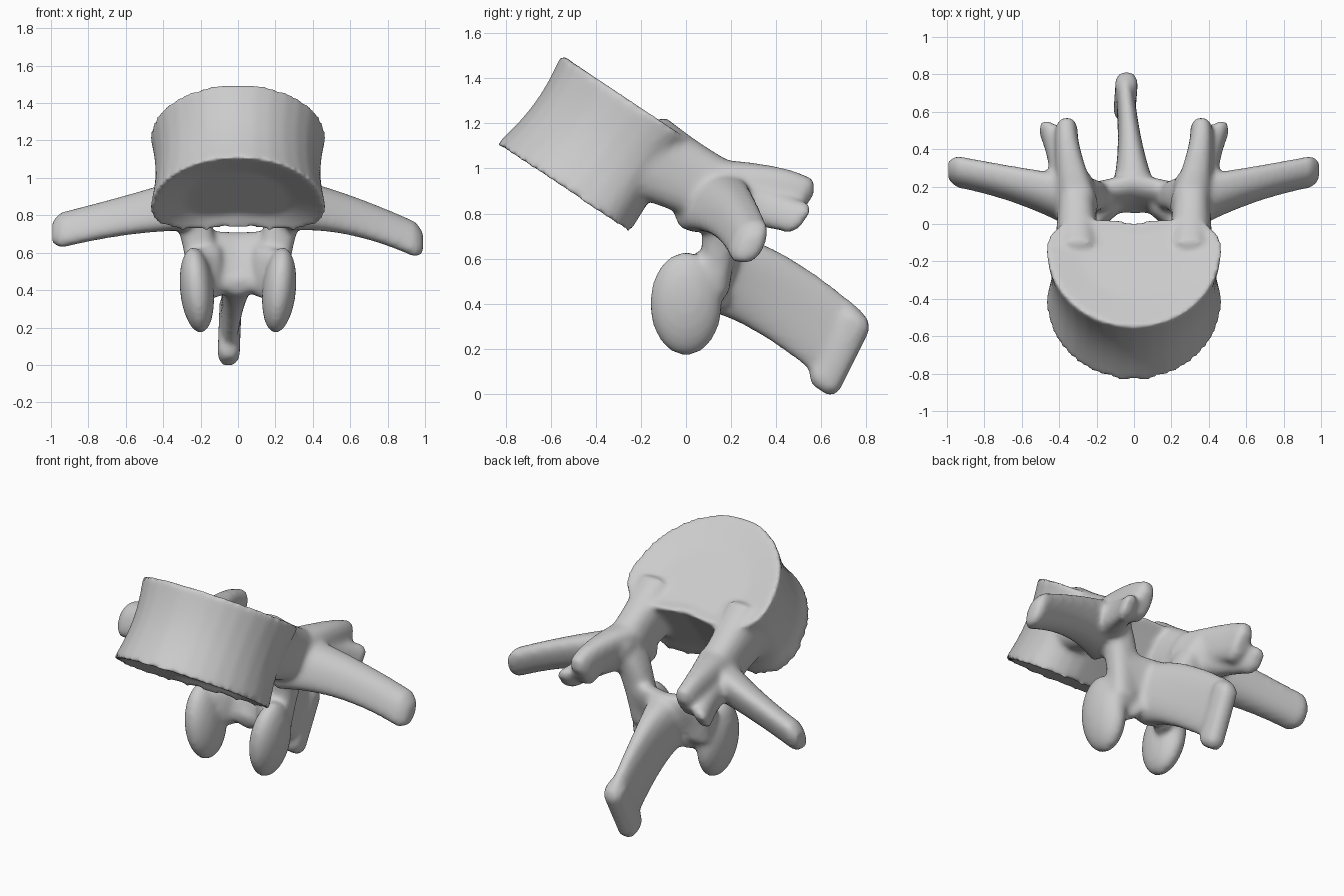
import bpy, bmesh, math
from mathutils import Matrix, Vector

if "Cube" in bpy.data.objects:
    bpy.data.objects.remove(bpy.data.objects["Cube"], do_unlink=True)

SIDEWAYS, DEPTH, UPWARD = Vector((1, 0, 0)), Vector((0, 1, 0)), Vector((0, 0, 1))
BACK = Vector((0, 3, -2)).normalized()    # backwards along the end plates
ACROSS = Vector((0, 2, 3)).normalized()   # across the pedicles
LEAN = Vector((0, 1, 3)).normalized()     # slope of the laminae
TILT = Vector((0, 1, 2)).normalized()     # slope of the spinous process
SIDES = 32
STEPS = 12
bm = bmesh.new()


def power(value, exponent):
    return math.copysign(abs(value) ** exponent, value)


def skin(rings):
    """Bridge rings of points into a closed shell."""
    loops = [[bm.verts.new(point) for point in ring] for ring in rings]
    for lower, upper in zip(loops, loops[1:]):
        for i in range(SIDES):
            j = (i + 1) % SIDES
            bm.faces.new((lower[i], lower[j], upper[j], upper[i]))
    bm.faces.new(loops[0][::-1])
    bm.faces.new(loops[-1])


def oval(centre, a_axis, b_axis, wide, deep):
    angles = [math.tau * i / SIDES for i in range(SIDES)]
    return [centre + a_axis * wide * power(math.cos(angle), 0.8)
            + b_axis * deep * power(math.sin(angle), 0.8) for angle in angles]


def limb(start, end, wide, deep, a_axis, b_axis, side=1, via=None):
    """Curved oval limb that flares at its start and has rounded ends."""
    mirror = Vector((side, 1, 1))
    start, end = Vector(start) * mirror, Vector(end) * mirror
    start, end = [Vector(p) for p in (start, end)]
    middle = Vector(via) * mirror if via else (start + end) / 2
    rings = []
    for step in range(STEPS + 1):
        t = step / STEPS
        ease = 1 - (1 - t) ** 2
        centre = (start * (1 - t) * (1 - 2 * t) + middle * 4 * t * (1 - t)
                  + end * t * (2 * t - 1))
        a = wide[0] + (wide[1] - wide[0]) * ease
        b = deep[0] + (deep[1] - deep[0]) * ease
        rings.append((centre, a, b))

    def cap(last, before):
        centre, a, b = last
        outward = (centre - before[0]).normalized()
        return centre + outward * min(a, b) * 0.6, a * 0.6, b * 0.6

    rings = [cap(rings[0], rings[1])] + rings + [cap(rings[-1], rings[-2])]
    skin([oval(centre, a_axis, b_axis, a, b) for centre, a, b in rings])


def body_ring(centre, scale):
    """Outline round in front, squarer behind, with a notch for the canal."""
    ring = []
    for i in range(SIDES):
        angle = math.tau * i / SIDES
        behind = angle < math.pi
        bend = 0.75 if behind else 1
        x = 0.47 * power(math.cos(angle), bend)
        y = (0.24 if behind else 0.5) * power(math.sin(angle), bend)
        if behind:
            y -= 0.06 * math.exp(-(x / 0.2) ** 2)
        ring.append(centre + scale * (x * SIDEWAYS + y * BACK))
    return ring


# Body: waisted drum with dished end plates
low, high = Vector((0, -0.425, 0.83)), Vector((0, -0.135, 1.23))
rings = [body_ring(low.lerp(high, 0.1), 0.6)]
for step in range(STEPS + 1):
    level = step / STEPS
    rings.append(body_ring(low.lerp(high, level), 1 - 0.06 * math.sin(math.pi * level)))
rings.append(body_ring(low.lerp(high, 0.95), 0.6))
skin(rings)

for side in (-1, 1):
    # Pedicle
    limb((0.3, -0.2, 1.06), (0.31, 0.2, 0.86), (0.13, 0.1), (0.2, 0.15),
         SIDEWAYS, ACROSS, side)
    # Pars, running down to the lamina
    limb((0.3, 0.15, 0.9), (0.18, 0.12, 0.45), (0.1, 0.09), (0.11, 0.07),
         SIDEWAYS, DEPTH, side, via=(0.22, 0.15, 0.7))
    # Superior articular process with its rear knob
    limb((0.3, 0.1, 0.92), (0.36, 0.5, 0.85), (0.11, 0.06), (0.14, 0.12),
         SIDEWAYS, ACROSS, side, via=(0.35, 0.35, 0.9))
    limb((0.35, 0.25, 0.85), (0.46, 0.5, 0.78), (0.1, 0.05), (0.11, 0.08),
         SIDEWAYS, ACROSS, side)
    # Transverse process, drooping a little more on the left
    limb((0.28, 0.1, 0.86), (0.95, 0.28, 0.695 - side / 40), (0.14, 0.075), (0.15, 0.1),
         DEPTH, LEAN, side, via=(0.6, 0.2, 0.8))
    # Inferior articular process: flattened hanging lobe
    place = Matrix.Translation((side * 0.22, 0, 0.4))
    turn = Matrix.Rotation(side * 0.1, 4, DEPTH)
    size = Matrix.Diagonal((0.09, 0.16, 0.23, 1))
    bmesh.ops.create_uvsphere(bm, u_segments=SIDES, v_segments=STEPS * 2, radius=1,
                              matrix=place @ turn @ size)
    # Web joining the lobe to the lamina
    limb((0.2, 0.05, 0.5), (0.1, 0.12, 0.5), (0.08, 0.08), (0.12, 0.14),
         DEPTH, UPWARD, side)
    # Lamina
    limb((0, 0.17, 0.54), (0.24, 0.13, 0.58), (0.08, 0.07), (0.18, 0.16),
         DEPTH, LEAN, side)

# Spinous process and its thickened rear edge
limb((0, 0.17, 0.53), (-0.05, 0.7, 0.21), (0.12, 0.05), (0.18, 0.18),
     SIDEWAYS, TILT, via=(-0.02, 0.4, 0.43))
limb((-0.05, 0.61, 0.05), (-0.04, 0.75, 0.33), (0.06, 0.06), (0.08, 0.08),
     SIDEWAYS, BACK)

bmesh.ops.recalc_face_normals(bm, faces=bm.faces)
mesh = bpy.data.meshes.new("vertebra")
bm.to_mesh(mesh)
bm.free()
bone = bpy.data.objects.new("vertebra", mesh)
bpy.context.collection.objects.link(bone)

# Fuse the parts into one smooth surface
fuse = bone.modifiers.new("fuse", 'REMESH')
fuse.mode = 'VOXEL'
fuse.voxel_size = 0.016
fuse.use_smooth_shade = True
soften = bone.modifiers.new("soften", 'SMOOTH')
soften.factor = 0.5
soften.iterations = 9

# Bone grey
colour = (0.6, 0.6, 0.6, 1)
material = bpy.data.materials.new("bone_grey")
material.use_nodes = True
material.diffuse_color = colour
shader = material.node_tree.nodes["Principled BSDF"]
shader.inputs["Base Color"].default_value = colour
mesh.materials.append(material)
mesh.shade_smooth()
